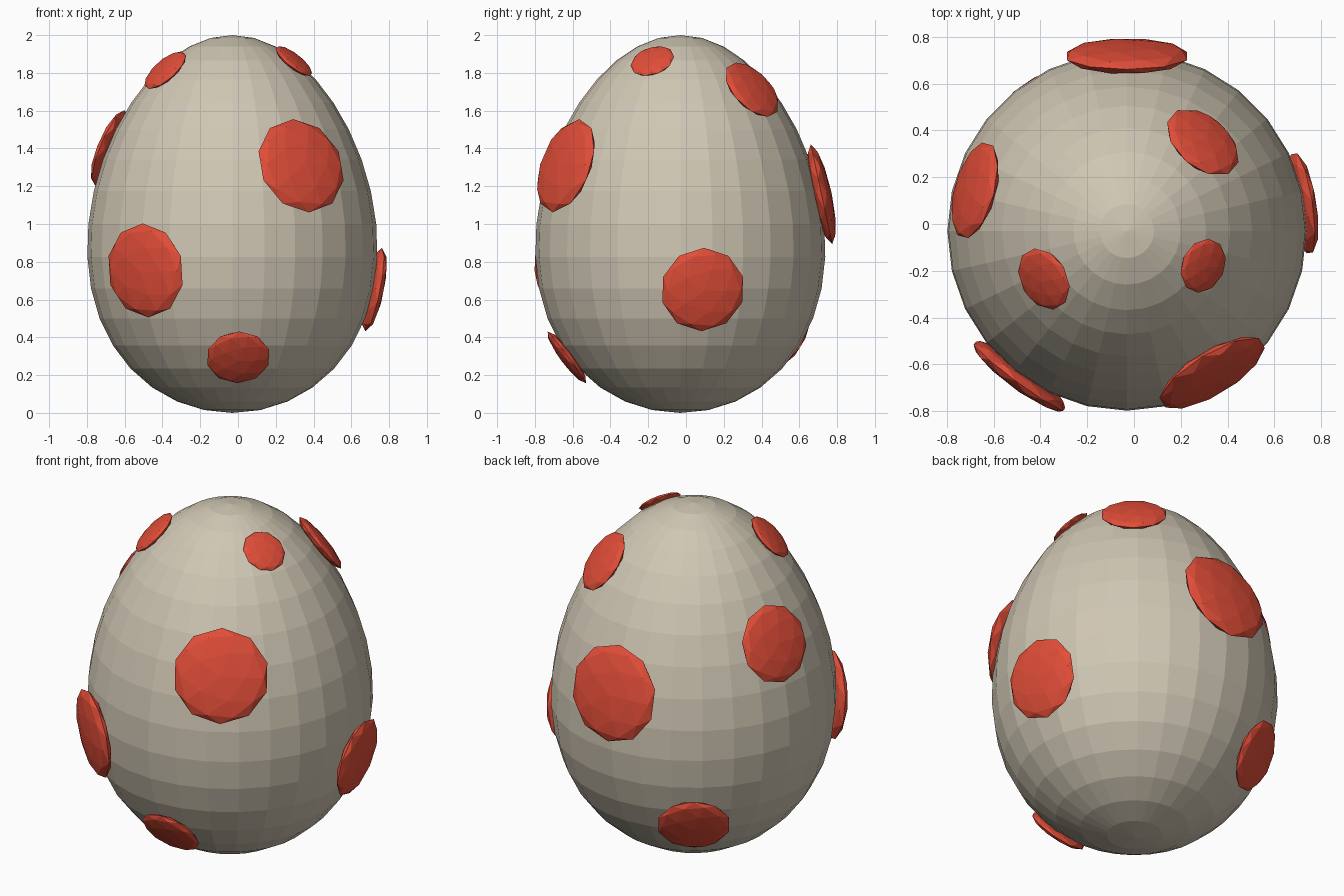
import bpy
import bmesh
from math import sin, cos, asin, radians
from mathutils import Vector

cube = bpy.data.objects.get("Cube")
if cube:
    bpy.data.objects.remove(cube)

CENTRE = Vector((-0.03, -0.03, 1.0))
WIDTH = 0.762    # radius at mid height
TAPER = 0.13     # narrows the top and widens the bottom


def make_material(name, rgb):
    mat = bpy.data.materials.new(name)
    mat.use_nodes = True
    colour = (*rgb, 1.0)
    mat.diffuse_color = colour
    bsdf = next(n for n in mat.node_tree.nodes if n.type == 'BSDF_PRINCIPLED')
    bsdf.inputs["Base Color"].default_value = colour
    return mat


def add_object(name, bm, mat):
    mesh = bpy.data.meshes.new(name)
    bm.to_mesh(mesh)
    bm.free()
    mesh.materials.append(mat)
    obj = bpy.data.objects.new(name, mesh)
    bpy.context.collection.objects.link(obj)
    return obj


def egg_point(height, azimuth):
    """Point and outward normal on the egg, relative to its centre."""
    lat = asin(height)
    out = Vector((cos(azimuth), sin(azimuth), 0))
    up = Vector((0, 0, 1))
    radius = WIDTH * cos(lat) * (1 - TAPER * height)
    slope = -WIDTH * (height * (1 - TAPER * height) + TAPER * cos(lat) ** 2)
    return out * radius + up * height, (out * cos(lat) - up * slope).normalized()


shell_cream = make_material("shell cream", (0.63, 0.57, 0.455))
spot_red = make_material("spot red", (0.76, 0.075, 0.04))

# Shell: a faceted sphere tapered towards the top
bm = bmesh.new()
bmesh.ops.create_uvsphere(bm, u_segments=28, v_segments=18, radius=1)
for v in bm.verts:
    width = WIDTH * (1 - TAPER * v.co.z)
    v.co.x *= width
    v.co.y *= width
add_object("egg_shell", bm, shell_cream).location = CENTRE

# Spots: name, azimuth in degrees, height from centre, radius
SPOTS = [
    ("front_upper_spot", -59, 0.305, 0.26),
    ("front_lower_spot", -126.5, -0.245, 0.25),
    ("front_bottom_spot", -87, -0.7, 0.17),
    ("side_lower_spot", 9, -0.345, 0.225),
    ("front_top_spot", -24.5, 0.855, 0.12),
    ("side_top_spot", -150, 0.807, 0.14),
    ("back_top_spot", 49.5, 0.705, 0.18),
    ("back_middle_spot", 90, 0.155, 0.27),
    ("side_upper_spot", 165, 0.4, 0.215),
    ("back_bottom_spot", 125, -0.59, 0.2),
]
for name, azimuth, height, radius in SPOTS:
    bm = bmesh.new()
    bmesh.ops.create_icosphere(bm, subdivisions=2, radius=1)
    spot = add_object(name, bm, spot_red)
    point, normal = egg_point(height, radians(azimuth))
    spot.location = CENTRE + point + normal * 0.01
    spot.rotation_euler = normal.to_track_quat('Z', 'Y').to_euler()
    spot.scale = (radius, radius, radius * 0.2)
